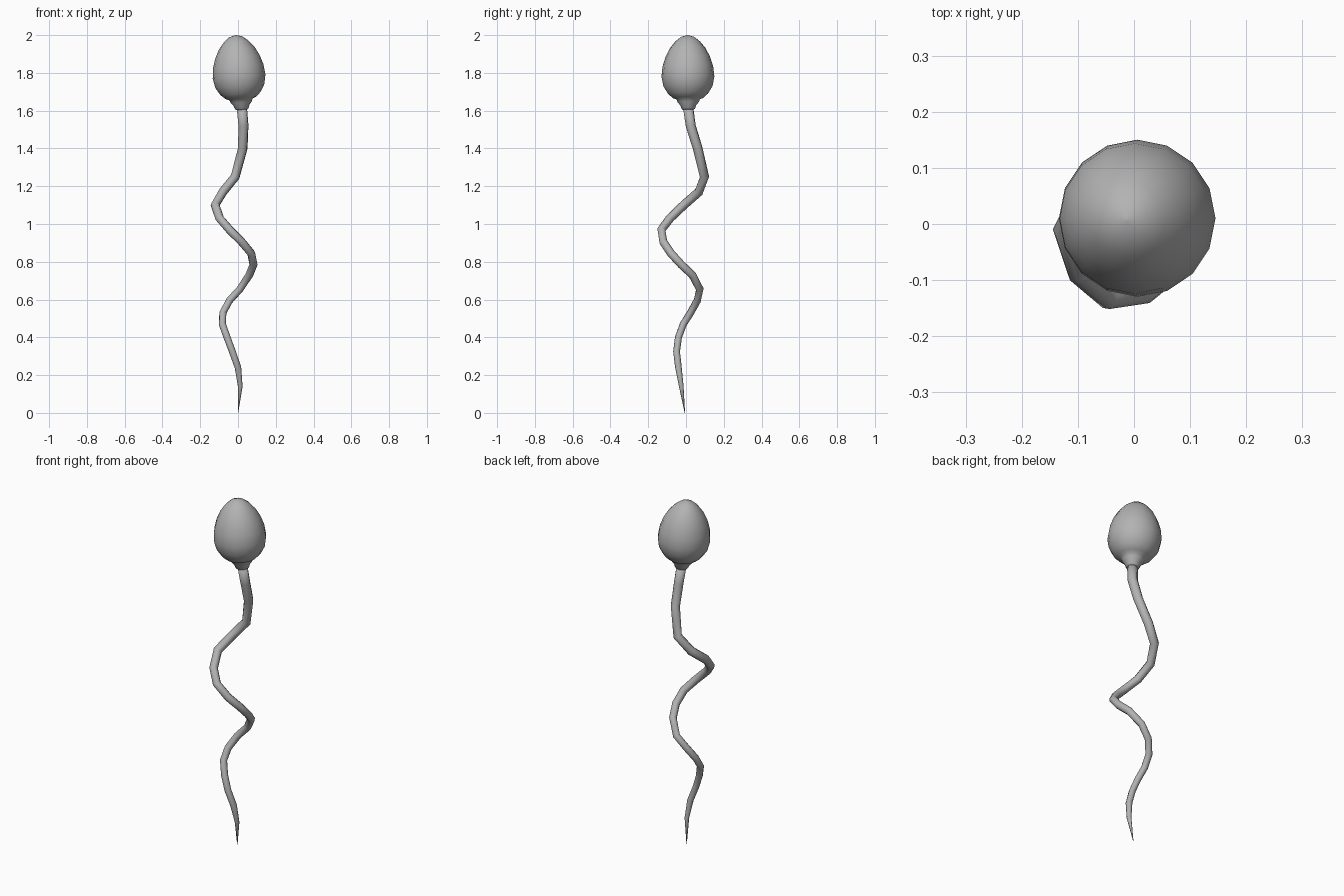
import bpy, bmesh, math
from mathutils import Vector

if "Cube" in bpy.data.objects:
    bpy.data.objects.remove(bpy.data.objects["Cube"])

# Mid-dark grey for all parts
grey = bpy.data.materials.new("dark_grey")
grey.diffuse_color = (0.45, 0.45, 0.45, 1)
grey.use_nodes = True
grey.node_tree.nodes["Principled BSDF"].inputs["Base Color"].default_value = grey.diffuse_color


def loft(name, rings, sides):
    """Smooth tube through rings of (x, y, z, radius), closed at both ends."""
    pts = [Vector(r[:3]) for r in rings]
    bm = bmesh.new()
    loops = []
    side = Vector((1, 0, 0))
    for i, p in enumerate(pts):
        t = Vector((0, 0, 0))
        if i > 0:
            t += (p - pts[i - 1]).normalized()
        if i < len(pts) - 1:
            t += (pts[i + 1] - p).normalized()
        t.normalize()
        side = (side - t * side.dot(t)).normalized()
        up = t.cross(side)
        loops.append([bm.verts.new(p + rings[i][3] * (
            side * math.cos(2 * math.pi * k / sides) +
            up * math.sin(2 * math.pi * k / sides))) for k in range(sides)])
    for a, b in zip(loops, loops[1:]):
        for k in range(sides):
            n = (k + 1) % sides
            bm.faces.new((a[k], a[n], b[n], b[k]))
    bm.faces.new(loops[0])
    bm.faces.new(loops[-1])
    bmesh.ops.recalc_face_normals(bm, faces=bm.faces)
    for f in bm.faces:
        f.smooth = True
    me = bpy.data.meshes.new(name)
    bm.to_mesh(me)
    bm.free()
    me.materials.append(grey)
    ob = bpy.data.objects.new(name, me)
    bpy.context.collection.objects.link(ob)
    return ob


# Egg-shaped head with a flared collar, leaning slightly to -x
profile = [(1.605, .029), (1.611, .036), (1.628, .042), (1.645, .056),
           (1.66, .062), (1.667, .080), (1.69, .106), (1.73, .130),
           (1.78, .140), (1.835, .134), (1.885, .118), (1.93, .095),
           (1.967, .065), (1.99, .036), (2.0, .003)]
loft("head", [(.021 - .085 * (z - 1.6), .012 - .01 * (z - 1.6), z, r)
              for z, r in profile], 16)

# Corkscrew tail, tapering to a point
path = [(.000, -.006, .00), (.012, -.025, .14), (.000, -.040, .24),
        (-.030, -.050, .325), (-.058, -.040, .40), (-.083, -.014, .47),
        (-.080, .024, .53), (-.045, .060, .595), (.010, .073, .655),
        (.060, .034, .73), (.082, -.025, .785), (.070, -.080, .845),
        (.020, -.120, .905), (-.045, -.130, .97), (-.097, -.085, 1.03),
        (-.121, -.012, 1.10), (-.080, .068, 1.17), (-.015, .098, 1.25),
        (.025, .062, 1.40), (.029, .025, 1.52), (.020, .011, 1.62)]
loft("tail", [(x, y, z, min(.001 + .08 * z, .0155 + .0075 * z))
              for x, y, z in path], 8)
